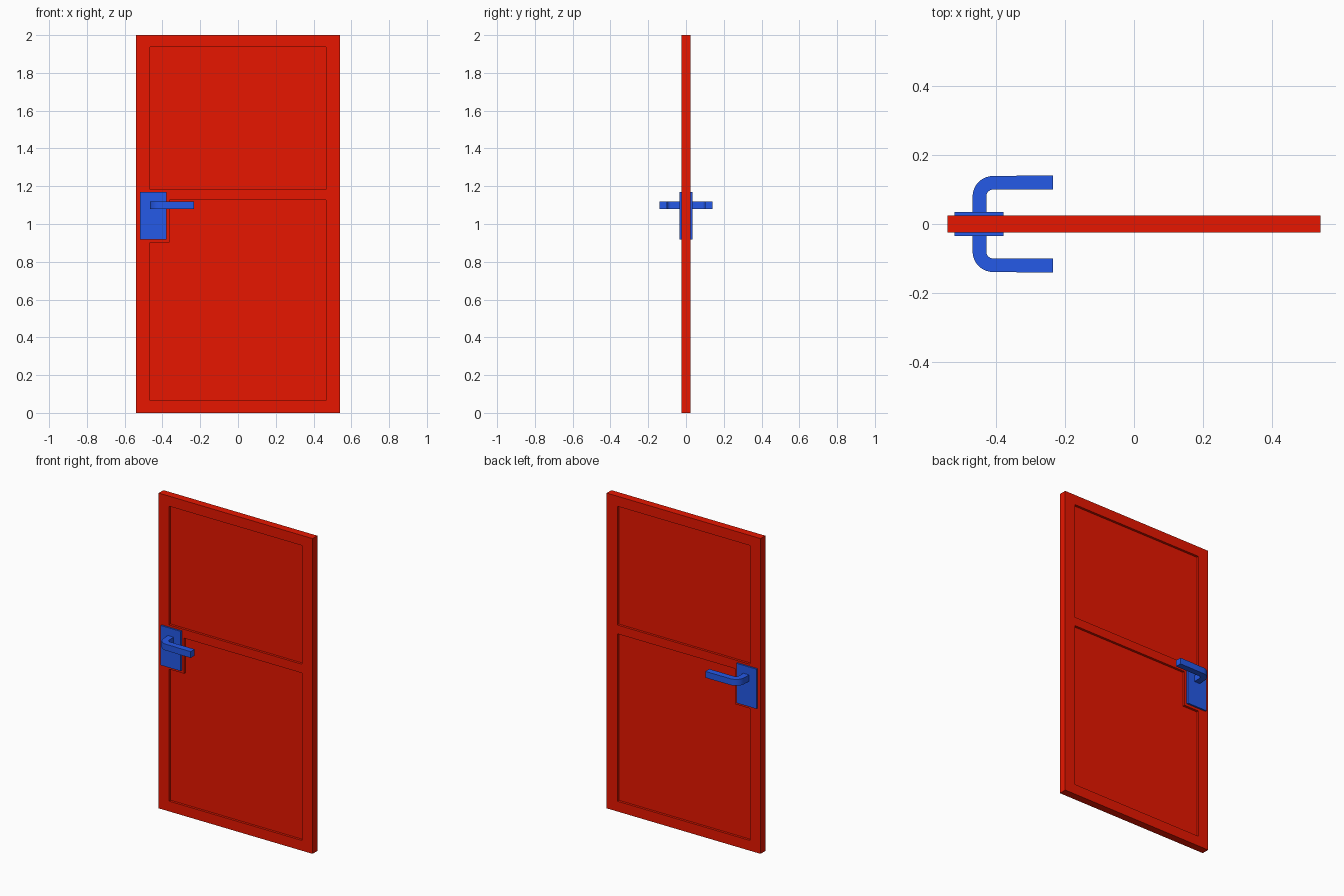
import bpy, bmesh
from math import sin, cos, pi

cube = bpy.data.objects.get("Cube")
if cube:
    bpy.data.objects.remove(cube, do_unlink=True)


def material(name, rgb):
    mat = bpy.data.materials.new(name)
    mat.use_nodes = True
    mat.diffuse_color = (*rgb, 1)
    mat.node_tree.nodes["Principled BSDF"].inputs["Base Color"].default_value = (*rgb, 1)
    return mat


red = material("red paint", (0.8, 0.008, 0.0))
blue = material("blue metal", (0.018, 0.1, 0.8))


def box(name, x0, x1, y0, y1, z0, z1, mat):
    bm = bmesh.new()
    bmesh.ops.create_cube(bm, size=1)
    for v in bm.verts:
        v.co = ((x0 + x1) / 2 + v.co.x * (x1 - x0),
                (y0 + y1) / 2 + v.co.y * (y1 - y0),
                (z0 + z1) / 2 + v.co.z * (z1 - z0))
    return finish(name, bm, mat)


def finish(name, bm, mat):
    bmesh.ops.recalc_face_normals(bm, faces=bm.faces)
    mesh = bpy.data.meshes.new(name)
    bm.to_mesh(mesh)
    bm.free()
    mesh.materials.append(mat)
    obj = bpy.data.objects.new(name, mesh)
    bpy.context.collection.objects.link(obj)
    return obj


def activate(obj):
    bpy.ops.object.select_all(action='DESELECT')
    obj.select_set(True)
    bpy.context.view_layer.objects.active = obj


HALF_W, HALF_T, RECESS = 0.54, 0.024, 0.015
LEFT, RIGHT = -0.467, 0.465

# Door frame: outer outline with two openings, the lower one notched at the lock
outlines = [
    [(-HALF_W, 0), (HALF_W, 0), (HALF_W, 2), (-HALF_W, 2)],
    [(LEFT, 1.183), (RIGHT, 1.183), (RIGHT, 1.936), (LEFT, 1.936)],
    [(LEFT, 0.065), (RIGHT, 0.065), (RIGHT, 1.127), (-0.362, 1.127),
     (-0.362, 0.902), (LEFT, 0.902)],
]
curve = bpy.data.curves.new("door_frame", 'CURVE')
curve.dimensions = '2D'
curve.fill_mode = 'BOTH'
curve.extrude = HALF_T
for outline in outlines:
    spline = curve.splines.new('POLY')
    spline.points.add(len(outline) - 1)
    for point, (x, z) in zip(spline.points, outline):
        point.co = (x, z, 0, 1)
    spline.use_cyclic_u = True
curve.materials.append(red)
frame = bpy.data.objects.new("door_frame", curve)
frame.rotation_euler.x = pi / 2
bpy.context.collection.objects.link(frame)
activate(frame)
bpy.ops.object.convert(target='MESH')
bpy.ops.object.shade_flat()

# Recessed panels, tucked slightly into the frame
inner = HALF_T - RECESS
for name, z0, z1 in (("upper_panel", 1.175, 1.95), ("lower_panel", 0.055, 1.14)):
    box(name, LEFT - 0.01, RIGHT + 0.01, -inner, inner, z0, z1, red)


# Lever: a bent flat bar swept round a quarter circle
def lever(name, side):
    steps = 8
    cx, cy = -0.407, 0.08
    angles = [pi - i * pi / 2 / steps for i in range(steps + 1)]
    outer = [(cx + 0.06 * cos(a), cy + 0.059 * sin(a)) for a in angles]
    inside = [(cx + 0.02 * cos(a), cy + 0.02 * sin(a)) for a in angles]
    # The grip flares very slightly towards its end
    profile = ([(-0.467, 0.03)] + outer
               + [(-0.34, 0.139), (-0.34, 0.14), (-0.234, 0.14), (-0.234, 0.1),
                  (-0.34, 0.1)] + inside[::-1] + [(-0.427, 0.03)])
    bm = bmesh.new()
    face = bm.faces.new([bm.verts.new((x, side * y, 1.08)) for x, y in profile])
    result = bmesh.ops.extrude_face_region(bm, geom=[face])
    verts = [v for v in result["geom"] if isinstance(v, bmesh.types.BMVert)]
    bmesh.ops.translate(bm, verts=verts, vec=(0, 0, 0.04))
    activate(finish(name, bm, blue))
    bpy.ops.object.shade_smooth_by_angle(angle=pi / 6)


# Lock plate and lever on both faces
for label, side in (("front", -1), ("back", 1)):
    y0, y1 = sorted((side * 0.005, side * 0.035))
    box(label + "_lock_plate", -0.519, -0.378, y0, y1, 0.918, 1.17, blue)
    lever(label + "_lever", side)
